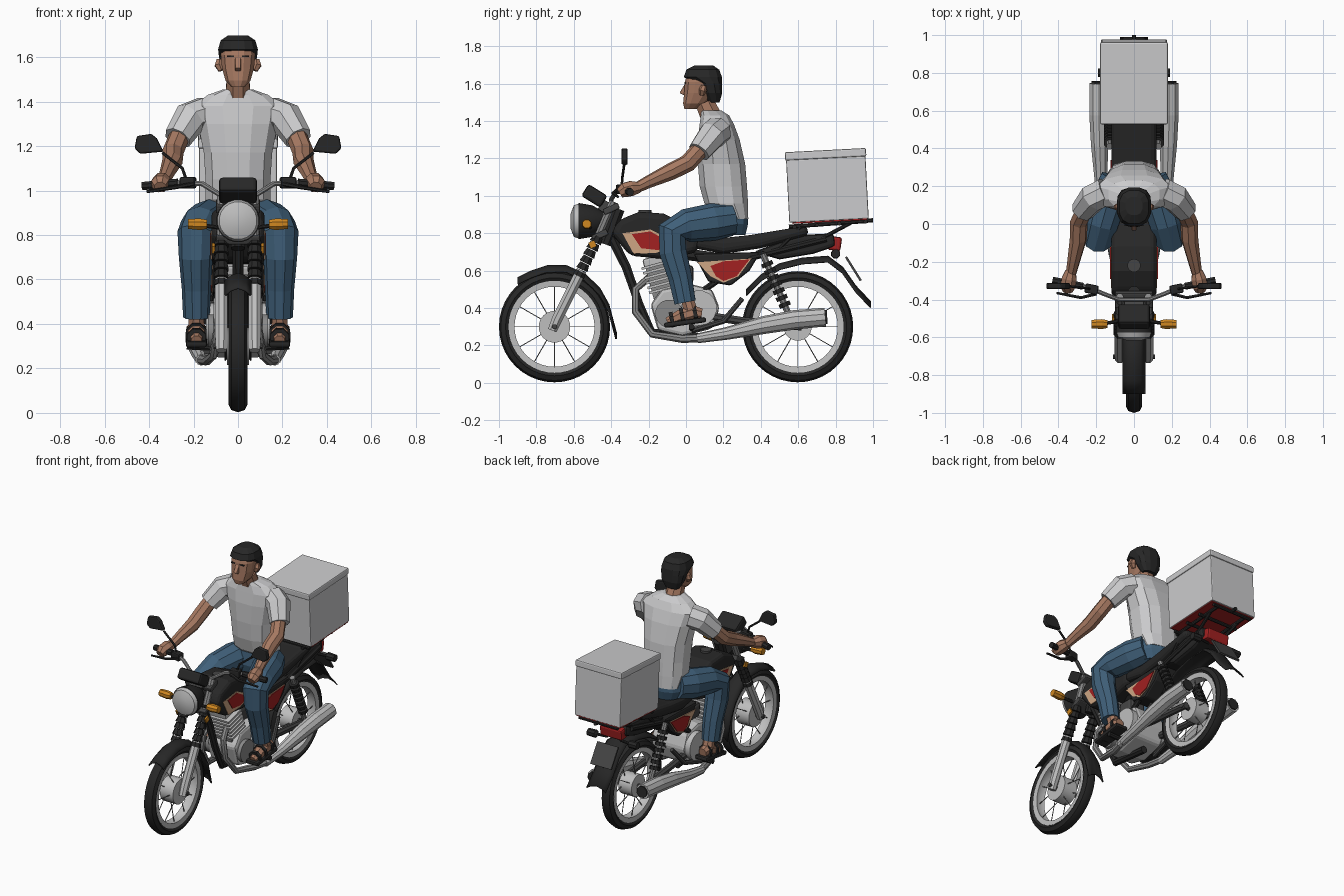
import bpy, bmesh, math
from mathutils import Vector, Matrix, Quaternion

cube = bpy.data.objects.get("Cube")
if cube:
    bpy.data.objects.remove(cube, do_unlink=True)


def material(name, rgb):
    m = bpy.data.materials.new(name)
    m.use_nodes = True
    m.diffuse_color = (*rgb, 1)
    m.node_tree.nodes["Principled BSDF"].inputs["Base Color"].default_value = (*rgb, 1)
    return m


BLACK = material("black", (.02, .02, .02))
DARK = material("dark_grey", (.06, .06, .06))
SILVER = material("silver", (.52, .52, .52))
STEEL = material("steel_grey", (.25, .25, .25))
WHITE = material("off_white", (.6, .6, .61))
BLUE = material("denim_blue", (.05, .115, .19))
SKIN = material("skin", (.38, .19, .12))
RED = material("red", (.36, .015, .015))
BEIGE = material("beige", (.62, .38, .23))
ORANGE = material("orange", (.62, .24, .015))


def finish(name, bm, mat, mirror=False, bevel=0, smooth=False, segments=2):
    bmesh.ops.recalc_face_normals(bm, faces=bm.faces)
    me = bpy.data.meshes.new(name)
    bm.to_mesh(me)
    bm.free()
    me.materials.append(mat)
    ob = bpy.data.objects.new(name, me)
    bpy.context.scene.collection.objects.link(ob)
    if bevel:
        b = ob.modifiers.new("Bevel", "BEVEL")
        b.width, b.segments, b.limit_method = bevel, segments, "ANGLE"
    if mirror:
        ob.modifiers.new("Mirror", "MIRROR")
    if smooth:
        bpy.ops.object.select_all(action="DESELECT")
        ob.select_set(True)
        bpy.context.view_layer.objects.active = ob
        bpy.ops.object.shade_smooth_by_angle(angle=math.radians(40))
    return ob


def skin_rings(bm, rings, caps=True):
    rings = [[bm.verts.new(p) for p in r] for r in rings]
    n = len(rings[0])
    for a, b in zip(rings, rings[1:]):
        for i in range(n):
            bm.faces.new((a[i], a[(i + 1) % n], b[(i + 1) % n], b[i]))
    if caps:
        bm.faces.new(rings[0])
        bm.faces.new(rings[-1])


def limb(name, pts, mat, mirror=True, sides=8, smooth=False):
    """Tube through points given as x, y, z, radius."""
    bm, rings, q, last = bmesh.new(), [], None, None
    c = [Vector(p[:3]) for p in pts]
    for i, p in enumerate(pts):
        t = (c[min(i + 1, len(c) - 1)] - c[max(i - 1, 0)]).normalized()
        q = t.to_track_quat("Z", "Y") if q is None else last.rotation_difference(t) @ q
        last = t
        angles = [math.tau * (k + .5) / sides for k in range(sides)]
        rings.append([c[i] + q @ Vector((math.cos(a), math.sin(a), 0)) * p[3] for a in angles])
    skin_rings(bm, rings)
    return finish(name, bm, mat, mirror, smooth=smooth)


def rod(name, a, b, r, mat, mirror=True, sides=8):
    return limb(name, [(*a, r), (*b, r)], mat, mirror, sides, True)


def stack(name, rows, mat, sides=12, square=.8):
    """Upright body from rows of z, y centre, x radius, y radius."""
    def power(v):
        return math.copysign(abs(v) ** square, v)
    bm, rings = bmesh.new(), []
    for z, y, rx, ry in rows:
        angles = [math.tau * (k + .5) / sides for k in range(sides)]
        rings.append([(rx * power(math.cos(a)), y + ry * power(math.sin(a)), z) for a in angles])
    skin_rings(bm, rings)
    return finish(name, bm, mat)


def prism(name, outline, x0, x1, mat, mirror=False, bevel=0, segments=2):
    """Side outline of y, z points extruded across x."""
    bm = bmesh.new()
    skin_rings(bm, [[(x, y, z) for y, z in outline] for x in (x0, x1)])
    return finish(name, bm, mat, mirror, bevel, segments=segments)


def block(name, centre, size, mat, tilt=0, mirror=False, bevel=0, yaw=0):
    bm = bmesh.new()
    bmesh.ops.create_cube(bm, size=1)
    m = Matrix.Translation(centre) @ Matrix.Rotation(math.radians(yaw), 4, "Z")
    bm.transform(m @ Matrix.Rotation(math.radians(tilt), 4, "X") @ Matrix.Diagonal((*size, 1)))
    return finish(name, bm, mat, mirror, bevel)


def lathe(name, profile, cy, cz, mat, sides=40):
    """Closed x, radius profile turned about an axle."""
    bm, rings = bmesh.new(), []
    for k in range(sides + 1):
        a = math.tau * k / sides
        rings.append([(x, cy + r * math.cos(a), cz + r * math.sin(a)) for x, r in profile])
    skin_rings(bm, rings, False)
    bmesh.ops.remove_doubles(bm, verts=bm.verts, dist=1e-5)
    return finish(name, bm, mat, smooth=True)


def fender(name, path, width, drop):
    """Arched strip swept along a side path of y, z points."""
    bm, rows = bmesh.new(), []
    for y, z in path:
        rows.append([bm.verts.new((width * u, y, z - drop * u * u)) for u in (-1, -.6, 0, .6, 1)])
    for a, b in zip(rows, rows[1:]):
        for i in range(4):
            bm.faces.new((a[i], a[i + 1], b[i + 1], b[i]))
    ob = finish(name, bm, BLACK, smooth=True)
    ob.modifiers.new("Solidify", "SOLIDIFY").thickness = .008


# Wheels
TYRE = [(-.028, .238), (-.043, .262), (-.03, .287), (0, .297), (.03, .287), (.043, .262), (.028, .238)]
RIM = [(-.034, .246), (-.031, .214), (0, .222), (.031, .214), (.034, .246)]
for label, cy, hub in (("front", -.703, .085), ("rear", .597, .075)):
    cz = .3
    lathe(label + "_tyre", TYRE, cy, cz, BLACK)
    lathe(label + "_rim", RIM, cy, cz, SILVER)
    rod(label + "_hub", (-.05, cy, cz), (.05, cy, cz), hub, SILVER, False, 20)
    rod(label + "_axle", (-.11, cy, cz), (.11, cy, cz), .014, DARK, False)
    for k in range(12):
        a = math.tau * k / 12
        d = Vector((0, math.cos(a), math.sin(a)))
        o, side = Vector((0, cy, cz)), Vector((.03 * (-1) ** k, 0, 0))
        rod(label + "_spoke", o + d * .06 + side, o + d * .222, .003, STEEL, False, 4)
fender("front_fender", [(-.9, .565), (-.83, .6), (-.74, .63), (-.64, .63), (-.54, .585),
                        (-.46, .51), (-.41, .42), (-.37, .27)], .06, .035)
fender("rear_fender", [(.32, .5), (.4, .58), (.5, .64), (.62, .67), (.76, .68), (.84, .62),
                       (.91, .52), (.99, .435)], .075, .03)

# Front fork and steering head
limb("fork_slider", [(.075, -.715, .28, .026), (.075, -.69, .34, .03), (.075, -.56, .6, .03)], SILVER, smooth=True)
for k in range(6):
    y, z = -.575 + k * .018, .57 + k * .036
    limb("fork_boot", [(.075, y, z, .036), (.075, y + .016, z + .033, .028)], BLACK)
rod("fork_tube", (.075, -.48, .76), (.075, -.39, .97), .022, STEEL)
for y, z in ((-.46, .79), (-.4, .93)):
    block("fork_clamp", (0, y, z), (.2, .09, .035), DARK, 25, bevel=.008)
rod("steering_head", (0, -.43, .74), (0, -.36, .93), .035, BLACK, False)

# Headlight, instruments and indicators
limb("headlight_shell", [(0, -.44, .865, .05), (0, -.5, .865, .085), (0, -.575, .865, .098)], BLACK, False, 20, True)
limb("headlight_glass", [(0, -.574, .865, .094), (0, -.6, .865, .085), (0, -.617, .865, .04)], SILVER, False, 20, True)
block("instrument_cluster", (0, -.49, 1.0), (.17, .12, .075), BLACK, -32, bevel=.015)
block("instrument_bracket", (0, -.43, .94), (.1, .06, .06), DARK, -32)
rod("front_indicator_stem", (.06, -.51, .83), (.17, -.53, .845), .01, BLACK)
limb("front_indicator", [(.14, -.53, .848, .022), (.17, -.53, .848, .028), (.225, -.53, .85, .024)], ORANGE)
block("fork_reflector", (.11, -.5, .74), (.012, .035, .035), ORANGE, 25, True)

# Handlebar, levers and mirrors
limb("handlebar", [(0, -.4, .975, .012), (.08, -.4, .98, .012), (.16, -.37, 1.03, .012),
                   (.24, -.335, 1.035, .012), (.42, -.3, 1.02, .012)], STEEL, smooth=True)
rod("grip", (.27, -.33, 1.035), (.43, -.298, 1.02), .02, BLACK)
block("switch_housing", (.225, -.345, 1.035), (.07, .05, .05), BLACK, 0, True, .008, 12)
limb("lever", [(.2, -.37, 1.03, .01), (.28, -.39, 1.015, .009), (.41, -.365, .995, .007)], BLACK, sides=6)
limb("mirror_stem", [(.23, -.345, 1.04, .007), (.25, -.34, 1.1, .007), (.34, -.33, 1.17, .007)], BLACK, sides=6)
bm = bmesh.new()
outline = [(.335, 1.175), (.44, 1.165), (.465, 1.19), (.455, 1.245), (.39, 1.255), (.365, 1.235)]
skin_rings(bm, [[(x, y, z) for x, z in outline] for y in (-.345, -.312)])
finish("mirror", bm, BLACK, True, .008)

# Fuel tank with painted side panels
prism("fuel_tank", [(-.4, .8), (-.36, .87), (-.25, .915), (-.12, .905), (.04, .83), (.08, .76),
                    (.06, .7), (-.1, .66), (-.3, .68)], -.12, .12, BLACK, bevel=.035, segments=3)
rod("fuel_cap", (0, -.22, .9), (0, -.22, .925), .035, DARK, False, 16)
prism("tank_beige_panel", [(-.34, .8), (-.19, .82), (-.11, .78), (-.09, .72), (-.16, .695), (-.28, .69)],
      .118, .123, BEIGE, True)
prism("tank_red_panel", [(-.29, .795), (-.19, .81), (-.12, .77), (-.1, .73), (-.15, .71), (-.24, .72)],
      .12, .127, RED, True)

# Seat, side covers and tail
prism("seat", [(.04, .72), (.06, .79), (.2, .775), (.34, .79), (.55, .825), (.64, .85), (.66, .79),
               (.4, .72), (.2, .69)], -.12, .12, BLACK, bevel=.03, segments=3)
prism("side_cover", [(.04, .69), (.4, .7), (.34, .6), (.24, .52), (.12, .54)], -.115, .115, BLACK, bevel=.012)
prism("side_beige_panel", [(.06, .645), (.2, .655), (.35, .665), (.28, .57), (.2, .535), (.13, .57)],
      .114, .119, BEIGE, True)
prism("side_red_panel", [(.13, .625), (.2, .65), (.34, .66), (.27, .57), (.2, .545), (.16, .57)],
      .116, .124, RED, True)
prism("tail_cowl", [(.36, .7), (.6, .79), (.79, .8), (.8, .73), (.68, .69), (.5, .66)], -.1, .1, BLACK, bevel=.02)
block("tail_light", (0, .795, .745), (.17, .07, .075), RED, -8, bevel=.012)
limb("rear_indicator", [(.05, .79, .69, .009), (.12, .8, .69, .009), (.13, .8, .69, .026),
                        (.19, .8, .69, .024)], BLACK)
block("number_plate", (0, .895, .61), (.16, .012, .15), DARK, 32)

# Frame, shocks and swingarm
limb("front_downtube", [(0, -.41, .8, .028), (0, -.32, .62, .026), (0, -.25, .42, .024),
                        (0, -.18, .27, .024), (0, .1, .24, .024)], BLACK, False)
limb("frame_spine", [(0, -.4, .8, .03), (0, -.1, .7, .035), (0, .3, .65, .03)], BLACK, False)
limb("rear_frame_rail", [(.09, .02, .36, .02), (.09, .1, .5, .018), (.1, .35, .67, .018), (.1, .75, .77, .018)], BLACK)
limb("swingarm", [(.09, .1, .36, .024), (.09, .3, .33, .024), (.09, .62, .3, .022)], DARK)
rod("shock_body", (.13, .41, .69), (.12, .56, .34), .018, STEEL)
for k in range(7):
    p = Vector((.128, .43 + k * .0155, .645 - k * .036))
    limb("shock_coil", [(*p, .034), (*(p + Vector((0, .009, -.021))), .034)], BLACK)

# Engine
prism("crankcase", [(-.19, .42), (-.13, .5), (.02, .53), (.14, .5), (.18, .4), (.14, .29), (-.02, .25), (-.15, .28)],
      -.11, .11, SILVER, bevel=.02)
rod("engine_cover", (.1, .07, .4), (.145, .07, .4), .095, SILVER, True, 16)
rod("clutch_cover", (.1, -.09, .37), (.135, -.09, .37), .075, STEEL, True, 16)
for k in range(6):
    block("cylinder_fin", (0, -.125 - k * .008, .5 + k * .026), (.19, .15, .014), SILVER, 15)
block("cylinder", (0, -.14, .54), (.15, .11, .2), STEEL, 15)
block("cylinder_head", (0, -.175, .65), (.13, .11, .05), SILVER, 15, bevel=.012)
block("carburettor", (0, -.02, .58), (.12, .12, .1), DARK, 0, bevel=.02)

# Exhausts and foot rests
limb("exhaust_header", [(.05, -.19, .57, .02), (.075, -.27, .5, .02), (.09, -.27, .38, .02),
                        (.11, -.18, .26, .02), (.14, -.02, .235, .022), (.17, .1, .24, .024)], STEEL, smooth=True)
limb("muffler", [(.165, .06, .238, .026), (.175, .22, .265, .034), (.182, .42, .31, .048),
                 (.187, .58, .337, .052), (.187, .745, .352, .05)], SILVER, sides=10)
rod("muffler_tip", (.187, .74, .352), (.187, .755, .353), .04, BLACK)
rod("foot_rest", (.05, .03, .29), (.23, .03, .3), .016, BLACK)
limb("foot_rest_hanger", [(.14, .03, .28, .016), (.13, .2, .33, .016), (.1, .3, .45, .014)], DARK)

# Cargo rack and delivery box
rod("rack_rail", (.11, .55, .835), (.11, .96, .865), .012, BLACK)
rod("rack_stay", (.1, .5, .72), (.11, .62, .84), .011, BLACK)
rod("rack_rear_stay", (.09, .72, .77), (.11, .88, .855), .011, BLACK)
for y in (.58, .7, .82, .96):
    rod("rack_bar", (-.15, y, .79 + y * .075), (.15, y, .79 + y * .075), .011, BLACK, False)
rod("rack_end", (0, .95, .865), (0, 1.0, .87), .012, BLACK, False)
block("box_base", (0, .768, .868), (.34, .4, .014), RED, 3)
block("delivery_box", (0, .756, 1.035), (.35, .425, .335), WHITE, 3, bevel=.006)
block("box_lid", (0, .746, 1.222), (.358, .435, .045), WHITE, 3, bevel=.008)

# Rider: torso, arms and hands
stack("shirt", [(.875, .26, .135, .075), (.96, .215, .15, .12), (1.05, .2, .15, .13), (1.17, .19, .158, .13),
                (1.3, .175, .185, .115), (1.38, .165, .205, .095), (1.43, .155, .14, .078),
                (1.455, .135, .068, .058)], WHITE)
limb("sleeve", [(.15, .17, 1.345, .08), (.215, .14, 1.325, .078), (.272, .07, 1.235, .064)], WHITE)
limb("arm", [(.255, .09, 1.265, .047), (.292, .01, 1.175, .048), (.295, -.08, 1.13, .046),
             (.32, -.2, 1.075, .034), (.335, -.27, 1.04, .028)], SKIN)
limb("hand", [(.335, -.25, 1.045, .03), (.343, -.29, 1.04, .043), (.35, -.33, 1.03, .042), (.35, -.355, 1.015, .028)], SKIN)

# Rider: legs and sandals
stack("hips", [(.79, .22, .12, .1), (.85, .22, .15, .115), (.95, .225, .14, .105)], BLUE)
limb("trouser_leg", [(.09, .24, .875, .09), (.13, .14, .86, .1), (.17, .0, .84, .09), (.19, -.075, .805, .083),
                     (.19, -.07, .7, .076), (.187, -.03, .56, .066), (.187, -.005, .43, .06)], BLUE, sides=10)
limb("ankle", [(.187, 0, .47, .035), (.187, .03, .37, .04)], SKIN)
limb("foot", [(.187, .085, .37, .03), (.187, .04, .375, .043), (.187, -.03, .355, .04), (.187, -.1, .325, .025)], SKIN)
block("sandal_sole", (.187, -.005, .323), (.095, .225, .028), BLACK, 8, True, .01)
for y, z, r in ((.06, .37, .048), (-.01, .358, .05), (-.065, .34, .045)):
    rod("sandal_strap", (.187, y, z), (.187, y - .02, z - .004), r, BLACK)

# Rider: head
limb("neck", [(0, .14, 1.41, .062), (0, .1, 1.5, .055)], SKIN, False)
stack("head", [(1.465, .025, .03, .035), (1.495, .045, .058, .062), (1.55, .07, .074, .082),
               (1.61, .08, .08, .088), (1.66, .085, .07, .08)], SKIN)
stack("hair", [(1.5, .15, .05, .03), (1.55, .14, .078, .055), (1.6, .128, .088, .066), (1.635, .09, .092, .105),
               (1.675, .09, .08, .09), (1.698, .095, .045, .05)], BLACK)
prism("nose", [(-.005, 1.6), (-.035, 1.55), (-.005, 1.535), (.02, 1.56)], -.013, .013, SKIN, bevel=.004)
limb("ear", [(.075, .085, 1.54, .014), (.086, .09, 1.565, .022), (.084, .095, 1.59, .014)], SKIN, sides=6)
block("eyebrow", (.033, -.005, 1.603), (.032, .009, .007), BLACK, 0, True)
